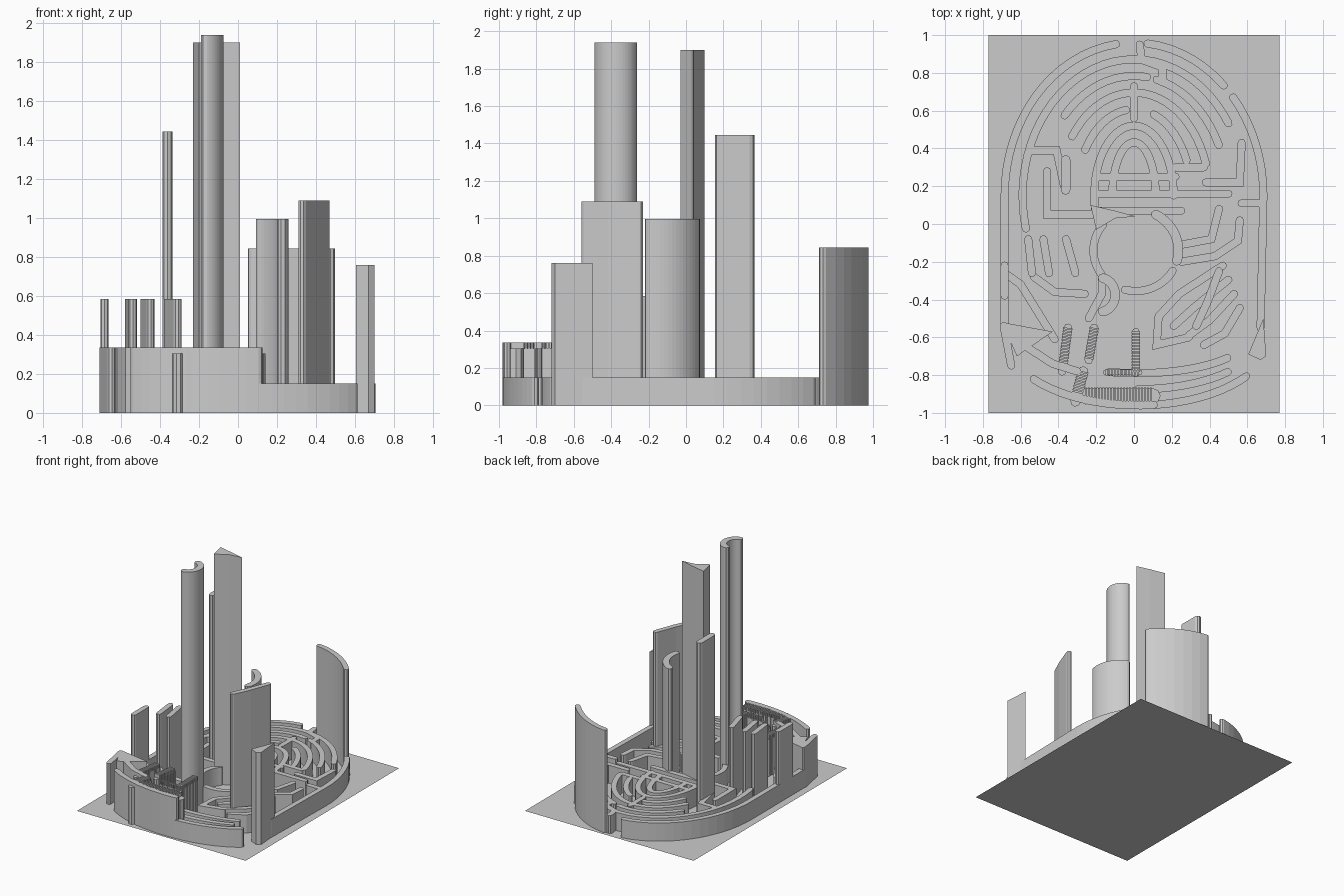
import bpy, bmesh, math
from mathutils import Vector

if "Cube" in bpy.data.objects:
    bpy.data.objects.remove(bpy.data.objects["Cube"])

LOW, FRONT, MID = 0.15, 0.335, 0.585


def prism(name, pts, h):
    """Extrude a flat outline straight up from the ground."""
    bm = bmesh.new()
    low = [bm.verts.new((p[0], p[1], 0)) for p in pts]
    face = bm.faces.new(low)
    top = bmesh.ops.extrude_face_region(bm, geom=[face], use_keep_orig=True)["geom"]
    bmesh.ops.translate(bm, verts=[v for v in top if isinstance(v, bmesh.types.BMVert)], vec=(0, 0, h))
    bmesh.ops.recalc_face_normals(bm, faces=bm.faces)
    me = bpy.data.meshes.new(name)
    bm.to_mesh(me)
    bm.free()
    bpy.context.collection.objects.link(bpy.data.objects.new(name, me))


def wall(name, pts, h=LOW, w=0.042):
    """Wall of constant width with blunt round ends along a centre line."""
    p = [Vector(q) for q in pts]
    dirs = [(b - a).normalized() for a, b in zip(p, p[1:])]
    side = lambda d: Vector((-d.y, d.x))
    left, right = [], []
    for i, q in enumerate(p):
        d0, d1 = dirs[max(i - 1, 0)], dirs[min(i, len(dirs) - 1)]
        t = (d0 + d1).normalized()
        off = side(t) * (w / 2 / max(0.5, t.dot(d1)))
        left.append(q + off)
        right.append(q - off)

    def cap(c, d):
        angles = [math.pi * k / 4 for k in range(1, 4)]
        return [c + (d * math.sin(a) + side(d) * math.cos(a)) * w / 2 for a in angles]
    prism(name, left + cap(p[-1], dirs[-1]) + right[::-1] + cap(p[0], -dirs[0]), h)


def arc(cx, cy, rx, ry, a0, a1):
    n = max(4, int(abs(a1 - a0) / 5))
    angles = [math.radians(a0 + (a1 - a0) * i / n) for i in range(n + 1)]
    return [(cx + rx * math.cos(a), cy + ry * math.sin(a)) for a in angles]


def arch(k, a0, a1):
    """k-th of the nested arches of the rear half, outermost is 0."""
    return arc(0, 0.15, 0.685 - 0.095 * k, 0.81 - 0.088 * k, a0, a1)


def bow(k, a0, a1):
    """k-th of the nested bows along the front edge."""
    return arc(0.02, -0.6, 0.7 - 0.06 * k, 0.36 - 0.085 * k, a0, a1)


def chamber(a0, a1):
    return arc(0.01, -0.14, 0.225, 0.215, a0, a1)


def ribbed(name, a, b, half):
    """Row of thin slats standing on a slightly lower core."""
    a, b = Vector(a), Vector(b)
    n = int((b - a).length / 0.015)
    d = (b - a) / n
    s = Vector((-d.y, d.x)).normalized() * half
    for i in range(n):
        p, q = a + d * i, a + d * (i + 0.6)
        prism(name, [p - s, q - s, q + s, p + s], FRONT)
    wall(name + "_core", [a, b], FRONT - 0.03, half * 1.8)


# ground plate
bpy.ops.mesh.primitive_plane_add(size=1)
plate = bpy.context.object
plate.name = "ground_plate"
plate.scale = (1.54, 2, 1)

# outer ring in sections of different height
wall("outer_wall_left", arch(0, 98, 180) + [(-0.685, -0.53)])
wall("outer_wall_right", arch(0, 40, 0) + [(0.67, -0.55)])
wall("outer_wall_back_tall", arch(0, 84, 46), 0.845)
wall("outer_wall_left_raised", [(-0.685, -0.22), (-0.685, -0.38)], MID)
wall("outer_wall_left_front", [(-0.69, -0.54), (-0.65, -0.75)], FRONT)
wall("front_wall_tall", bow(0, 218, 277), FRONT)
wall("front_wall", bow(0, 277, 325))

# nested low arches of the rear maze
for k, a0, a1 in [(1, 85, 194), (1, 32, 85), (2, 82, 138), (2, 25, 76), (3, 90, 145), (3, 18, 86),
                  (4, 98, 148), (4, 24, 70), (5, 0, 196), (6, 5, 175)]:
    wall("maze_arch", arch(k, a0, a1))

# low bows along the front edge
for k, a0, a1 in [(1, 270, 318), (2, 255, 325)]:
    wall("maze_bow", bow(k, a0, a1))

# slanted walls of the front right maze
for i in range(4):
    wall("maze_slant", [(0.13 + 0.08 * i, -0.49 - 0.05 * i), (0.24 + 0.08 * i, -0.37 - 0.07 * i),
                        (0.47 + 0.03 * i, -0.22 - 0.075 * i)])
wall("maze_slant_link", [(0.13, -0.49), (0.12, -0.64), (0.29, -0.6)])

# cross bars behind the chamber
for i, x in enumerate((0.25, 0.5, 0.22)):
    wall("maze_bar", [(-0.2, 0.07 + 0.09 * i), (x, 0.07 + 0.09 * i)])

# remaining short low walls
for pts in ([(0, 0.73), (0, 0.56)],
            [(0.03, 0.95), (0.04, 0.87), (0.15, 0.83), (0.15, 0.75)],
            [(0.22, 0.3), (0.37, 0.3)],
            [(0.38, 0.22), (0.56, 0.22), (0.57, 0.43)],
            [(0.57, 0.11), (0.67, 0.11)],
            [(-0.54, 0.39), (-0.41, 0.39), (-0.37, 0.2)],
            [(-0.46, 0.28), (-0.46, 0.05), (-0.22, 0.05)],
            [(0.25, -0.11), (0.41, -0.08), (0.45, 0.08)],
            [(0.56, 0.02), (0.55, -0.09), (0.43, -0.17), (0.25, -0.2)],
            [(-0.67, -0.27), (-0.6, -0.32), (-0.42, -0.61)],
            [(-0.53, -0.28), (-0.42, -0.36), (-0.26, -0.37)]):
    wall("maze_wall", pts)

# round central chamber and its neck
wall("chamber_wall_left", chamber(140, 215))
wall("chamber_wall_front", chamber(330, 255))
wall("chamber_neck", [(-0.17, -0.27), (-0.17, -0.37), (-0.24, -0.5)])
wall("chamber_wall_right_tall", chamber(-15, 62), 0.995, 0.05)

# tall towers
wall("neck_tower", arc(-0.18, -0.375, 0.08, 0.09, -80, 80), 1.94, 0.05)
prism("chamber_tower", [(-0.23, 0.1), (-0.2, -0.03), (-0.1, 0.03), (0.01, 0.04), (-0.1, 0.07)], 1.9)
wall("left_tower", [(-0.362, 0.18), (-0.362, 0.34)], 1.445, 0.05)
wall("right_tower", [(0.33, -0.54), (0.39, -0.41), (0.45, -0.25)], 1.09)
prism("right_corner_tower", [(0.685, -0.5), (0.7, -0.7), (0.67, -0.72), (0.605, -0.69)], 0.76)

# mid-height pillars on the left
for x, dx in ((-0.56, 0.02), (-0.48, 0.03), (-0.36, 0.05)):
    wall("left_pillar", [(x, -0.08), (x + dx, -0.26)], MID)

# raised front left corner
prism("front_left_block", [(-0.7, -0.52), (-0.43, -0.57), (-0.62, -0.7)], FRONT)
wall("front_left_wall", [(-0.57, -0.65), (-0.43, -0.74), (-0.3, -0.78)], FRONT)

# ribbed front gate
ribbed("gate_left", (-0.35, -0.55), (-0.38, -0.78), 0.025)
ribbed("gate_middle", (-0.21, -0.55), (-0.24, -0.72), 0.025)
ribbed("gate_right", (0.01, -0.57), (0.01, -0.79), 0.022)
ribbed("gate_lower_bar", (-0.15, -0.785), (0.03, -0.785), 0.016)
ribbed("gate_corner", (-0.27, -0.78), (-0.31, -0.94), 0.03)
ribbed("front_ribs", (-0.26, -0.91), (0.1, -0.91), 0.045)
